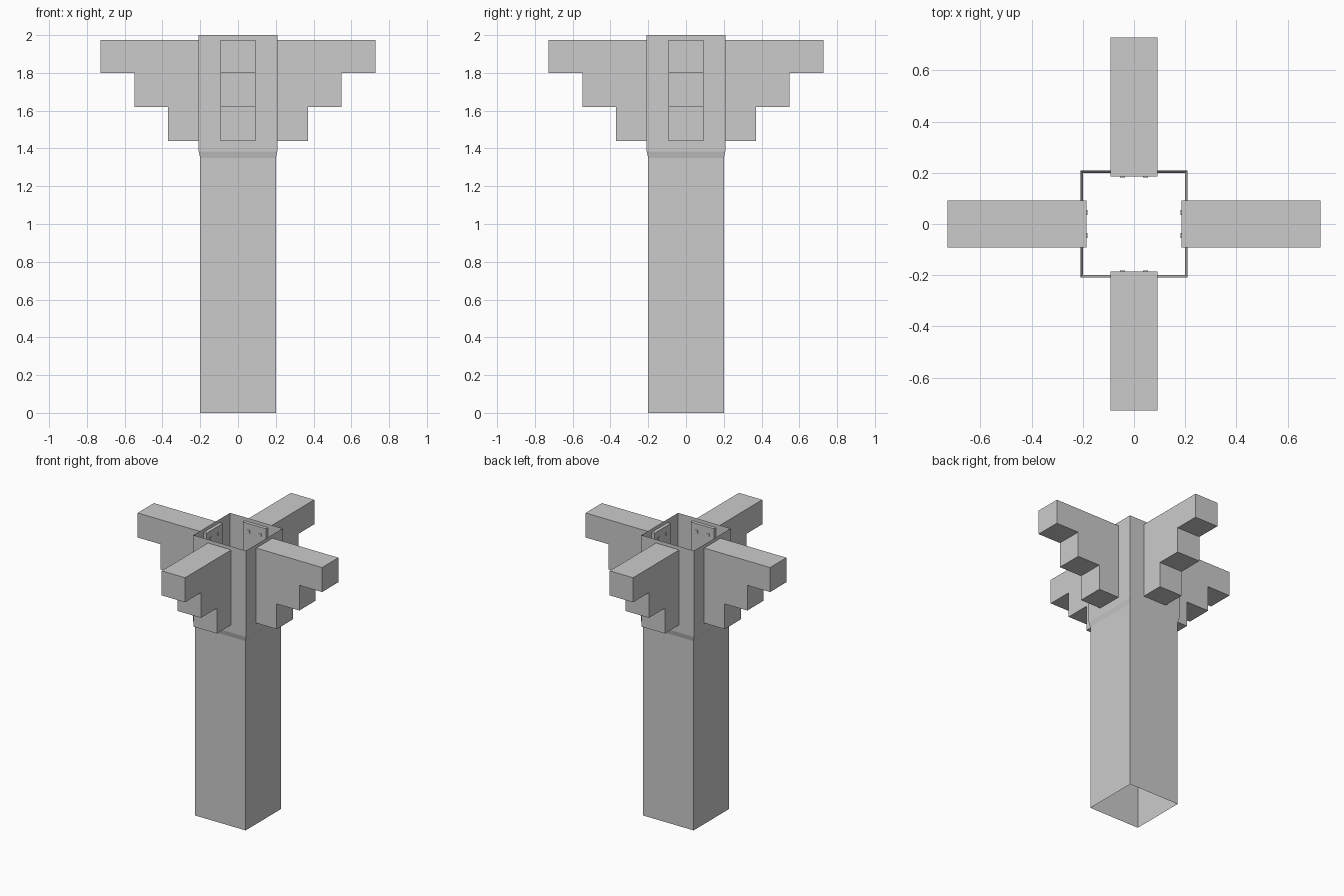
import bpy, bmesh, math

if "Cube" in bpy.data.objects:
    bpy.data.objects.remove(bpy.data.objects["Cube"])


def make_object(name, bm):
    mesh = bpy.data.meshes.new(name)
    bm.to_mesh(mesh)
    bm.free()
    obj = bpy.data.objects.new(name, mesh)
    bpy.context.collection.objects.link(obj)
    return obj


# Hollow square column, open at both ends, flaring slightly into the head
bm = bmesh.new()
rings = []
for half, z in [(0.2, 0), (0.2, 1.35), (0.208, 1.385), (0.208, 2.0)]:
    rings.append([bm.verts.new((sx * half, sy * half, z))
                  for sx, sy in [(-1, -1), (1, -1), (1, 1), (-1, 1)]])
for low, high in zip(rings, rings[1:]):
    for i in range(4):
        j = (i + 1) % 4
        bm.faces.new((low[i], low[j], high[j], high[i]))
make_object("column", bm)

# Stepped bracket: side profile (distance from centre, height) extruded to its width
profile = [(0.185, 1.44), (0.37, 1.44), (0.37, 1.62), (0.548, 1.62),
           (0.548, 1.8), (0.728, 1.8), (0.728, 1.975), (0.185, 1.975)]
bm = bmesh.new()
face = bm.faces.new([bm.verts.new((x, -0.092, z)) for x, z in profile])
side = bmesh.ops.extrude_face_region(bm, geom=[face])
bmesh.ops.translate(bm, vec=(0, 0.184, 0),
                    verts=[v for v in side["geom"] if isinstance(v, bmesh.types.BMVert)])
bmesh.ops.recalc_face_normals(bm, faces=bm.faces)
bracket = make_object("bracket_right", bm)

# Two small fixing studs, set almost flush in the inner end of each bracket
bm = bmesh.new()
for y in (-0.045, 0.045):
    stud = bmesh.ops.create_cube(bm, size=0.02)["verts"]
    bmesh.ops.translate(bm, vec=(0.192, y, 1.92), verts=stud)
studs = make_object("studs_right", bm)

# Repeat the bracket and its studs on the other three sides
for i, where in enumerate(["back", "left", "front"], 1):
    for part, label in [(bracket, "bracket"), (studs, "studs")]:
        copy = bpy.data.objects.new(f"{label}_{where}", part.data)
        copy.rotation_euler.z = i * math.pi / 2
        bpy.context.collection.objects.link(copy)
